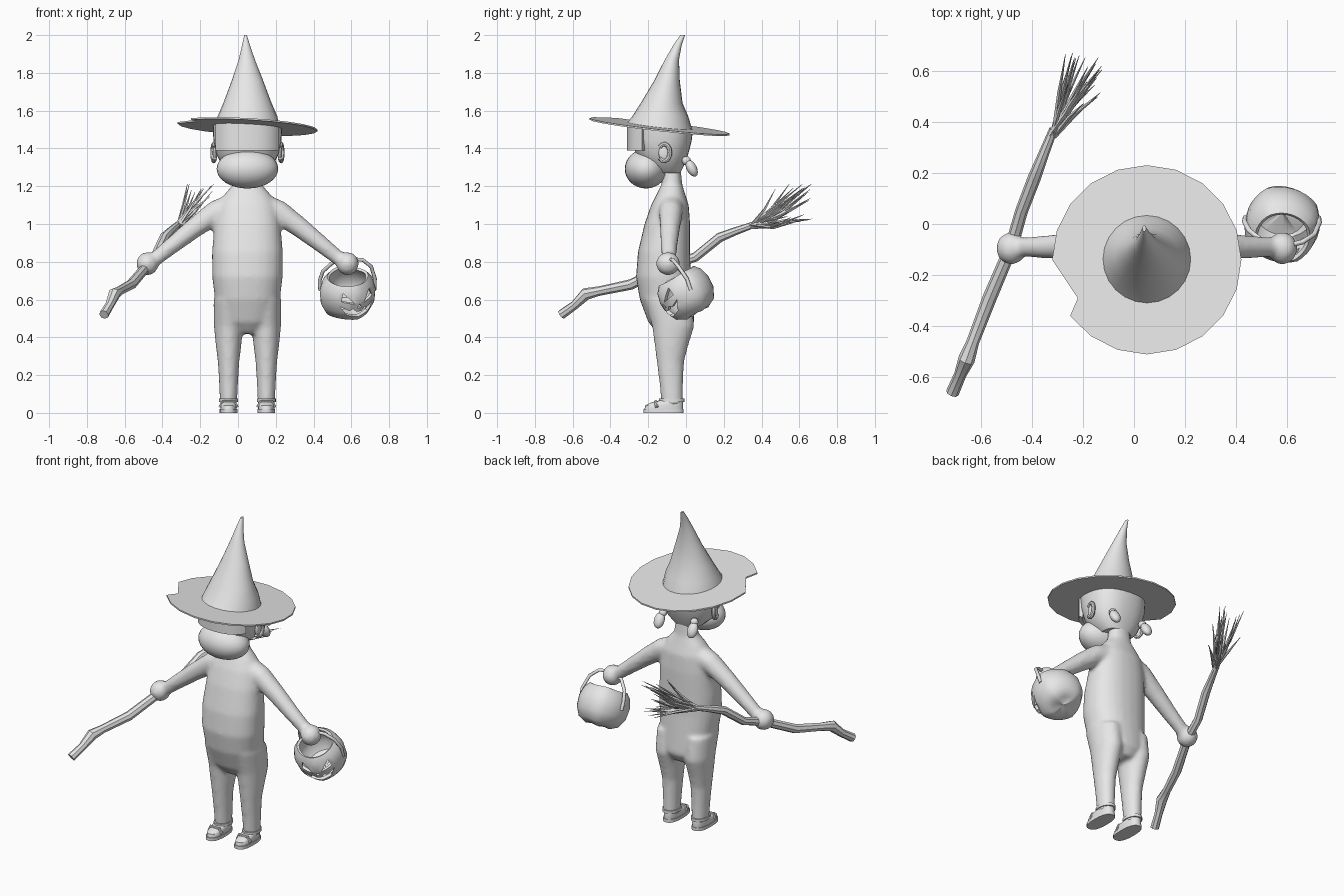
import bpy, bmesh, random
from math import sin, cos, pi, radians
from mathutils import Vector, Matrix

random.seed(4)
if "Cube" in bpy.data.objects:
    bpy.data.objects.remove(bpy.data.objects["Cube"])

CX = 0.05  # the figure's own centre line
SIDES = (1, -1)

grey = bpy.data.materials.new("plain grey")
grey.use_nodes = True
grey.diffuse_color = (0.8, 0.8, 0.8, 1)
grey.node_tree.nodes["Principled BSDF"].inputs["Base Color"].default_value = (0.8, 0.8, 0.8, 1)


def finish(bm, name, angle=40):
    """Turn a bmesh into a named object; angle 0 keeps it flat shaded."""
    bmesh.ops.recalc_face_normals(bm, faces=bm.faces)
    mesh = bpy.data.meshes.new(name)
    bm.to_mesh(mesh)
    bm.free()
    ob = bpy.data.objects.new(name, mesh)
    bpy.context.collection.objects.link(ob)
    mesh.materials.append(grey)
    bpy.ops.object.select_all(action='DESELECT')
    ob.select_set(True)
    bpy.context.view_layer.objects.active = ob
    if angle:
        bpy.ops.object.shade_smooth_by_angle(angle=radians(angle))
    return ob


def skin(bm, rings):
    """Bridge rings of points and cap both ends."""
    rings = [[bm.verts.new(p) for p in ring] for ring in rings]
    n = len(rings[0])
    for a, b in zip(rings, rings[1:]):
        for i in range(n):
            j = (i + 1) % n
            bm.faces.new((a[i], a[j], b[j], b[i]))
    bm.faces.new(rings[0][::-1])
    bm.faces.new(rings[-1])


def bend(value, power):
    return abs(value) ** (2 / power) * (1 if value > 0 else -1)


def loft(bm, cx, sections, n=24, power=2):
    """Stack rounded sections given as (z, front, back, half width)."""
    skin(bm, [[Vector((cx + w * bend(cos(2 * pi * i / n), power),
                       (f + b) / 2 + (b - f) / 2 * bend(sin(2 * pi * i / n), power), z))
               for i in range(n)] for z, f, b, w in sections])


def tube(bm, points, radii, n=12, ref=(0, 1, 0)):
    pts = [Vector(p) for p in points]
    rings = []
    for k, p in enumerate(pts):
        d = (pts[min(k + 1, len(pts) - 1)] - pts[max(k - 1, 0)]).normalized()
        u = Vector(ref).cross(d).normalized()
        v = d.cross(u)
        rings.append([p + radii[k] * (u * cos(2 * pi * i / n) + v * sin(2 * pi * i / n))
                      for i in range(n)])
    skin(bm, rings)


def ball(bm, centre, size, turn=(0, 'X'), seg=20):
    m = Matrix.Translation(centre) @ Matrix.Rotation(radians(turn[0]), 4, turn[1]) \
        @ Matrix.Diagonal((*size, 1))
    bmesh.ops.create_uvsphere(bm, u_segments=seg, v_segments=seg // 2 + 2, radius=1, matrix=m)


def apply_modifiers(ob):
    bpy.context.view_layer.objects.active = ob
    for mod in list(ob.modifiers):
        bpy.ops.object.modifier_apply(modifier=mod.name)


def brim_height(x, y):
    return 1.515 - 0.111 * (y + 0.14) - 0.054 * (x - CX)


# Body: torso, legs, arms and hands blended into one skin
bm = bmesh.new()
loft(bm, CX, [(.42, -.15, .01, .06), (.48, -.2, .045, .14), (.6, -.245, .035, .172),
              (.72, -.265, .025, .187), (.85, -.255, .022, .188), (1, -.22, .022, .175),
              (1.1, -.185, .015, .155), (1.16, -.155, -.005, .12),
              (1.21, -.13, -.02, .075), (1.32, -.12, -.03, .06)], power=2.3)
for s in SIDES:
    loft(bm, CX + s * .1, [(.04, -.13, -.015, .045), (.15, -.14, -.015, .05),
                           (.27, -.155, -.01, .057), (.35, -.165, .01, .067),
                           (.46, -.18, .045, .078), (.6, -.22, .03, .08)])
    tube(bm, [(CX + s * x, y, z) for x, y, z in
              ((.06, -.08, 1.1), (.17, -.08, 1.06), (.28, -.085, .98),
               (.4, -.09, .885), (.5, -.09, .805))], (.072, .064, .054, .045, .038))
    ball(bm, (CX + s * .53, -.095, .79), (.06, .064, .062))
body = finish(bm, "body")
remesh = body.modifiers.new("blend", 'REMESH')
remesh.mode = 'VOXEL'
remesh.voxel_size = 0.012
soften = body.modifiers.new("soften", 'SMOOTH')
soften.iterations = 8
apply_modifiers(body)
body.data.polygons.foreach_set("use_smooth", [True] * len(body.data.polygons))

# Shoes with a sole lip, ankle cuffs and a strap
for s, side in zip(SIDES, ("left", "right")):
    x = CX + s * .1
    bm = bmesh.new()
    loft(bm, x, [(0, -.225, -.012, .047), (.02, -.225, -.012, .047)], power=2.5)
    loft(bm, x, [(.018, -.22, -.015, .043), (.04, -.215, -.015, .044),
                 (.055, -.185, -.016, .042), (.066, -.14, -.02, .038)], power=2.4)
    loft(bm, x, [(.058, -.142, -.008, .05), (.076, -.142, -.008, .05)])
    tube(bm, [(x - .045, -.155, .03), (x - .03, -.16, .06), (x + .03, -.16, .06),
              (x + .045, -.155, .03)], (.009,) * 4, 8)
    finish(bm, side + "_shoe")

# Head: cranium trimmed under the brim, with a large round muzzle
bm = bmesh.new()
loft(bm, CX, [(1.27, -.18, -.03, .09), (1.31, -.22, -.01, .135), (1.37, -.265, .012, .165),
              (1.44, -.285, .03, .18), (1.5, -.295, .036, .183), (1.57, -.3, .036, .183)],
     n=32, power=2.4)
for v in bm.verts:
    v.co.z = min(v.co.z, brim_height(v.co.x, v.co.y) - .004)
finish(bm, "head")
bm = bmesh.new()
ball(bm, (CX, -.212, 1.292), (.163, .112, .104), seg=28)
finish(bm, "muzzle")

# Fringe: curved panel over the brow
bm = bmesh.new()
arc = [radians(-150 + 12 * i) for i in range(11)]
edge = [(CX + r * .186 * bend(cos(a), 2.4), -.13 + r * .178 * bend(sin(a), 2.4))
        for r, way in ((1.02, arc), (.9, arc[::-1])) for a in way]
skin(bm, [[Vector((x, y, 1.39)) for x, y in edge],
          [Vector((x, y, brim_height(x, y) - .003)) for x, y in edge]])
finish(bm, "fringe")

# Ears and pigtails
for s, side in zip(SIDES, ("left", "right")):
    bm = bmesh.new()
    ball(bm, (CX + s * .172, -.115, 1.375), (.012, .03, .045))
    tube(bm, [(CX + s * (.178 + .006 * cos(a)), -.115 + .03 * cos(a), 1.378 + .045 * sin(a))
              for a in [radians(-140 + 28 * i) for i in range(11)]], (.012,) * 11, 8, (1, 0, 0))
    finish(bm, side + "_ear")
    bm = bmesh.new()
    ball(bm, (CX + s * .11, .002, 1.335), (.024, .024, .024), seg=12)
    ball(bm, (CX + s * .117, .03, 1.295), (.033, .027, .048), (28, 'X'), 14)
    finish(bm, side + "_pigtail")

# Hat: tilted brim with a torn notch and a bent faceted cone
bm = bmesh.new()
rim = [(CX + .37 * cos(radians(234 + 18 * i)), -.14 + .37 * sin(radians(234 + 18 * i)))
       for i in range(18)] + [(-.22, -.29), (-.25, -.36)]
skin(bm, [[Vector((x, y, brim_height(x, y) + h)) for x, y in rim] for h in (-.004, .005)])
finish(bm, "hat_brim", 0)
bm = bmesh.new()
loft(bm, CX, [(1.48, -.312, .035, .173), (1.57, -.285, .012, .158), (1.64, -.24, -.018, .128),
              (1.76, -.168, -.033, .083), (1.87, -.112, -.037, .043),
              (1.95, -.065, -.022, .02), (2, -.03, -.005, .007)])
for v in bm.verts:
    v.co.z = max(v.co.z, brim_height(v.co.x, v.co.y))
    v.co.x -= max(0, v.co.z - 1.8) * .05
finish(bm, "hat_cone", 20)

# Broom: crooked stick and a spray of twigs
bm = bmesh.new()
tube(bm, [(-.71, -.66, .52), (-.68, -.59, .57), (-.655, -.53, .63), (-.63, -.46, .645),
          (-.565, -.29, .68), (-.48, -.09, .78), (-.44, .05, .825), (-.39, .18, .93),
          (-.355, .27, .965), (-.315, .37, 1)],
     (.026, .024, .033, .025, .028, .026, .025, .026, .021, .017), 8, (0, 0, 1))
finish(bm, "broom_stick", 30)
bm = bmesh.new()
base = Vector((-.32, .35, .99))
for i in range(30):
    tip = Vector((-.2, .57, 1.11)) + Vector([random.uniform(-r, r) for r in (.08, .1, .11)])
    start = base + Vector([random.uniform(-.01, .01) for _ in range(3)])
    middle = start.lerp(tip, .5) + Vector((0, .01, random.uniform(-.02, .01)))
    tube(bm, [start, middle, tip], (.008, .008, .001), 4, (0, 0, 1))
finish(bm, "broom_twigs", 0)

# Pumpkin pail: hollow lobed shell, tipped forward, with a carved face
place = Matrix.Translation((.58, 0, .635)) @ Matrix.Rotation(radians(30), 4, 'X') \
    @ Matrix.Rotation(radians(25), 4, 'Z')
profile = [(.01, -.115), (.07, -.125), (.12, -.1), (.148, -.045), (.153, .02), (.138, .075),
           (.112, .105), (.1, .097), (.124, .06), (.137, .01), (.13, -.045), (.1, -.085),
           (.01, -.095)]
bm = bmesh.new()
n = 32
skin(bm, [[Vector((r * cos(a), r * sin(a), z)) * (1 - .05 * abs(sin(2 * a)))
           for a in [2 * pi * i / n for i in range(n)]] for r, z in profile])
bm.transform(place)
pail = finish(bm, "pumpkin_pail")

bm = bmesh.new()
eye = [(.025, .015), (.09, .025), (.075, .07)]
mouth = [(-.095, -.005), (-.05, -.028), (-.035, -.015), (-.015, -.034), (.015, -.034),
         (.035, -.015), (.05, -.028), (.095, -.005), (.06, -.06), (0, -.075), (-.06, -.06)]
nose = [(-.013, -.012), (.013, -.012), (0, .012)]
for shape in (eye, [(-x, z) for x, z in eye], mouth, nose):
    skin(bm, [[Vector((x, y, z)) for x, z in shape] for y in (-.3, -.06)])
bm.transform(place)
cutter = finish(bm, "face_cutter", 0)
cutter.hide_render = True
carve = pail.modifiers.new("carve", 'BOOLEAN')
carve.operation = 'DIFFERENCE'
carve.solver = 'EXACT'
carve.object = cutter
apply_modifiers(pail)
bpy.data.objects.remove(cutter)

# Pail handle arching through the hand
bm = bmesh.new()
tube(bm, [(.435, .025, .65), (.432, .01, .7), (.45, -.025, .75), (.5, -.065, .795),
          (.58, -.09, .815), (.66, -.07, .81), (.705, -.04, .775), (.725, .005, .71),
          (.722, .025, .65)], (.01,) * 9, 8)
finish(bm, "pail_handle", 60)
